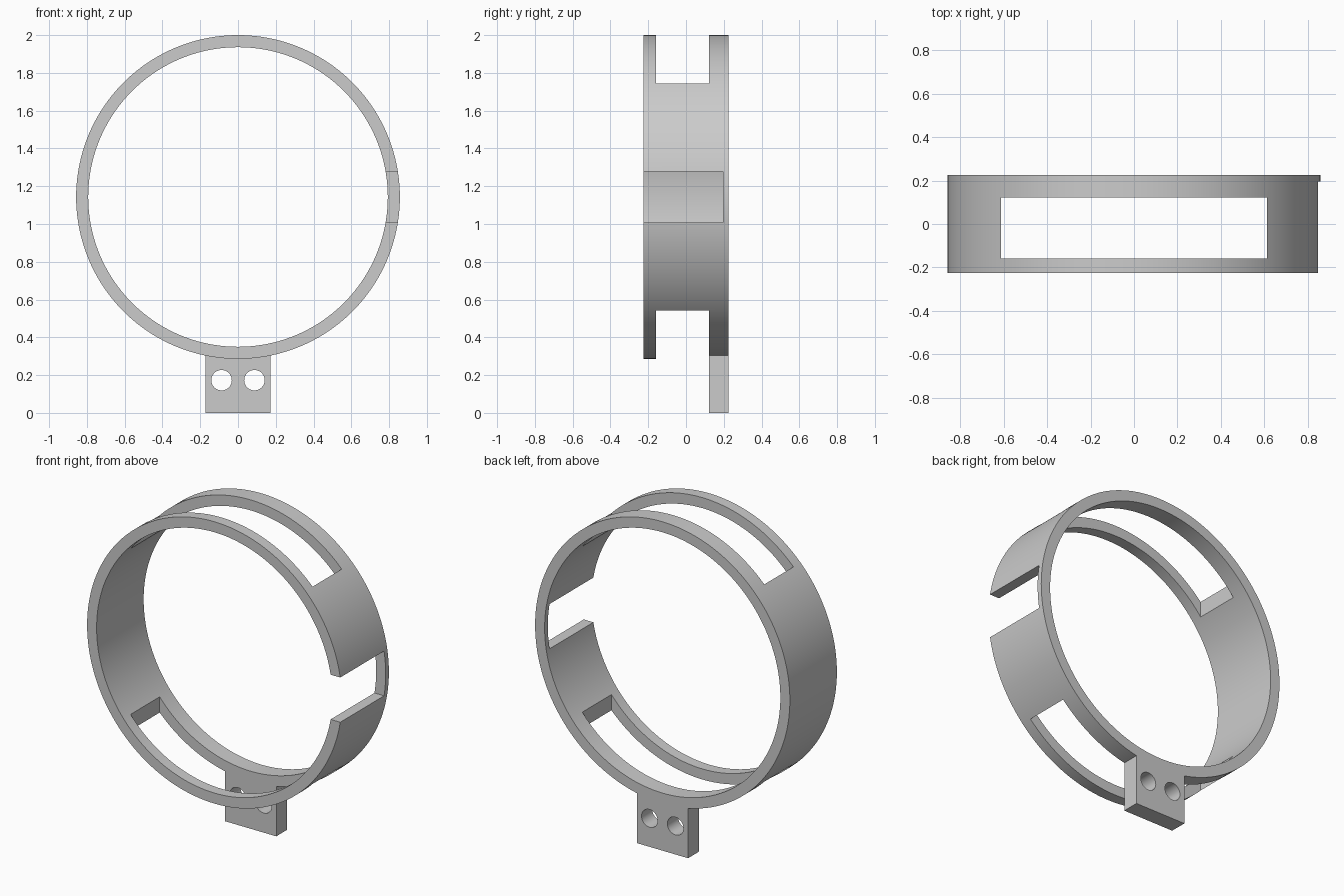
import bpy
from math import pi

if "Cube" in bpy.data.objects:
    bpy.data.objects.remove(bpy.data.objects["Cube"])

CENTRE_Z = 1.143
OUTER, INNER = 0.857, 0.793
FRONT, BACK = -0.226, 0.226
SLOT_FRONT, SLOT_BACK = -0.158, 0.122

grey = bpy.data.materials.new("plain grey")
grey.use_nodes = True
grey.diffuse_color = (0.6, 0.6, 0.6, 1)
grey.node_tree.nodes["Principled BSDF"].inputs["Base Color"].default_value = (0.6, 0.6, 0.6, 1)


def box(name, x, y, z):
    """Box from (min, max) ranges."""
    bpy.ops.mesh.primitive_cube_add(size=1, location=[sum(r) / 2 for r in (x, y, z)])
    ob = bpy.context.object
    ob.name = name
    ob.scale = [r[1] - r[0] for r in (x, y, z)]
    bpy.ops.object.transform_apply(location=False, rotation=False)
    return ob


def disc(name, radius, y, x=0, z=CENTRE_Z, sides=160):
    """Cylinder lying along y."""
    bpy.ops.mesh.primitive_cylinder_add(
        vertices=sides, radius=radius, depth=y[1] - y[0],
        location=(x, sum(y) / 2, z), rotation=(pi / 2, 0, 0))
    ob = bpy.context.object
    ob.name = name
    bpy.ops.object.transform_apply(location=False, scale=False)
    return ob


def cut(target, cutter):
    cutter.hide_render = True
    mod = target.modifiers.new("cut", 'BOOLEAN')
    mod.operation, mod.solver, mod.object = 'DIFFERENCE', 'EXACT', cutter
    bpy.context.view_layer.objects.active = target
    bpy.ops.object.modifier_apply(modifier=mod.name)
    bpy.data.objects.remove(cutter)


def finish(ob):
    ob.data.materials.clear()
    ob.data.materials.append(grey)
    bpy.ops.object.select_all(action='DESELECT')
    ob.select_set(True)
    bpy.context.view_layer.objects.active = ob
    bpy.ops.object.shade_smooth_by_angle(angle=pi / 6)


# Ring band with top and bottom windows and a side gap open to the front
ring = disc("ring_band", OUTER, (FRONT, BACK))
cut(ring, disc("bore", INNER, (-1, 1)))
cut(ring, box("windows", (-0.612, 0.612), (SLOT_FRONT, SLOT_BACK), (0, 2.3)))
cut(ring, box("side_gap", (0.5, 1), (-1, 0.195), (CENTRE_Z - 0.136, CENTRE_Z + 0.136)))
finish(ring)

# Mounting tab under the rear rim, shaped to the ring, with two screw holes
tab = box("mounting_tab", (-0.172, 0.172), (SLOT_BACK, BACK), (0, 0.33))
cut(tab, disc("ring_seat", OUTER, (-1, 1)))
for side in (-1, 1):
    cut(tab, disc("screw_hole", 0.054, (-1, 1), side * 0.087, 0.173, 48))
finish(tab)
